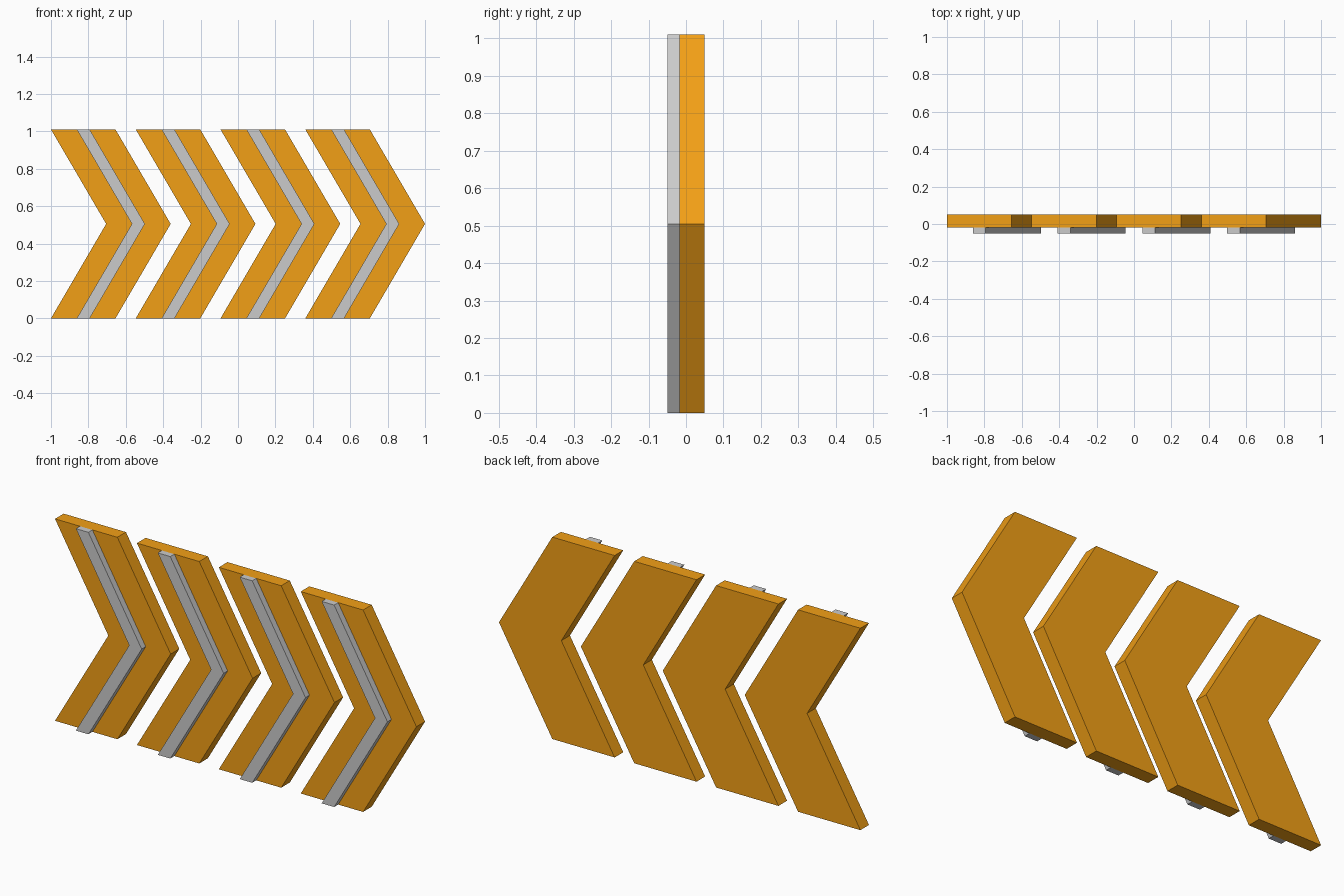
import bpy, bmesh

if "Cube" in bpy.data.objects:
    bpy.data.objects.remove(bpy.data.objects["Cube"])

HEIGHT = 1.01    # full height of each arrow
TIP = 0.295      # how far the point leads the ends
PITCH = 0.4533   # spacing between arrows
WIDTH = 0.345    # horizontal width of an arrow

orange = bpy.data.materials.new("orange")
orange.diffuse_color = (0.89, 0.35, 0.008, 1)
orange.use_nodes = True
orange.node_tree.nodes["Principled BSDF"].inputs["Base Color"].default_value = orange.diffuse_color


def chevron(name, x, width, y_front, y_back, material=None):
    """Extrude a right-pointing chevron outline from y_front to y_back."""
    mid = HEIGHT / 2
    outline = [(x, 0), (x + width, 0), (x + width + TIP, mid),
               (x + width, HEIGHT), (x, HEIGHT), (x + TIP, mid)]
    bm = bmesh.new()
    face = bm.faces.new([bm.verts.new((px, y_front, pz)) for px, pz in outline])
    ext = bmesh.ops.extrude_face_region(bm, geom=[face], use_keep_orig=True)
    verts = [v for v in ext["geom"] if isinstance(v, bmesh.types.BMVert)]
    bmesh.ops.translate(bm, verts=verts, vec=(0, y_back - y_front, 0))
    bmesh.ops.recalc_face_normals(bm, faces=bm.faces)
    mesh = bpy.data.meshes.new(name)
    bm.to_mesh(mesh)
    bm.free()
    if material:
        mesh.materials.append(material)
    obj = bpy.data.objects.new(name, mesh)
    bpy.context.collection.objects.link(obj)
    return obj


# Four arrow panels, each with a raised grey strip on the front
for i in range(4):
    x = -1 + i * PITCH
    chevron(f"arrow_panel_{i + 1}", x, WIDTH, -0.018, 0.05, orange)
    chevron(f"arrow_strip_{i + 1}", x + WIDTH * 0.4, WIDTH * 0.2, -0.05, -0.018)
